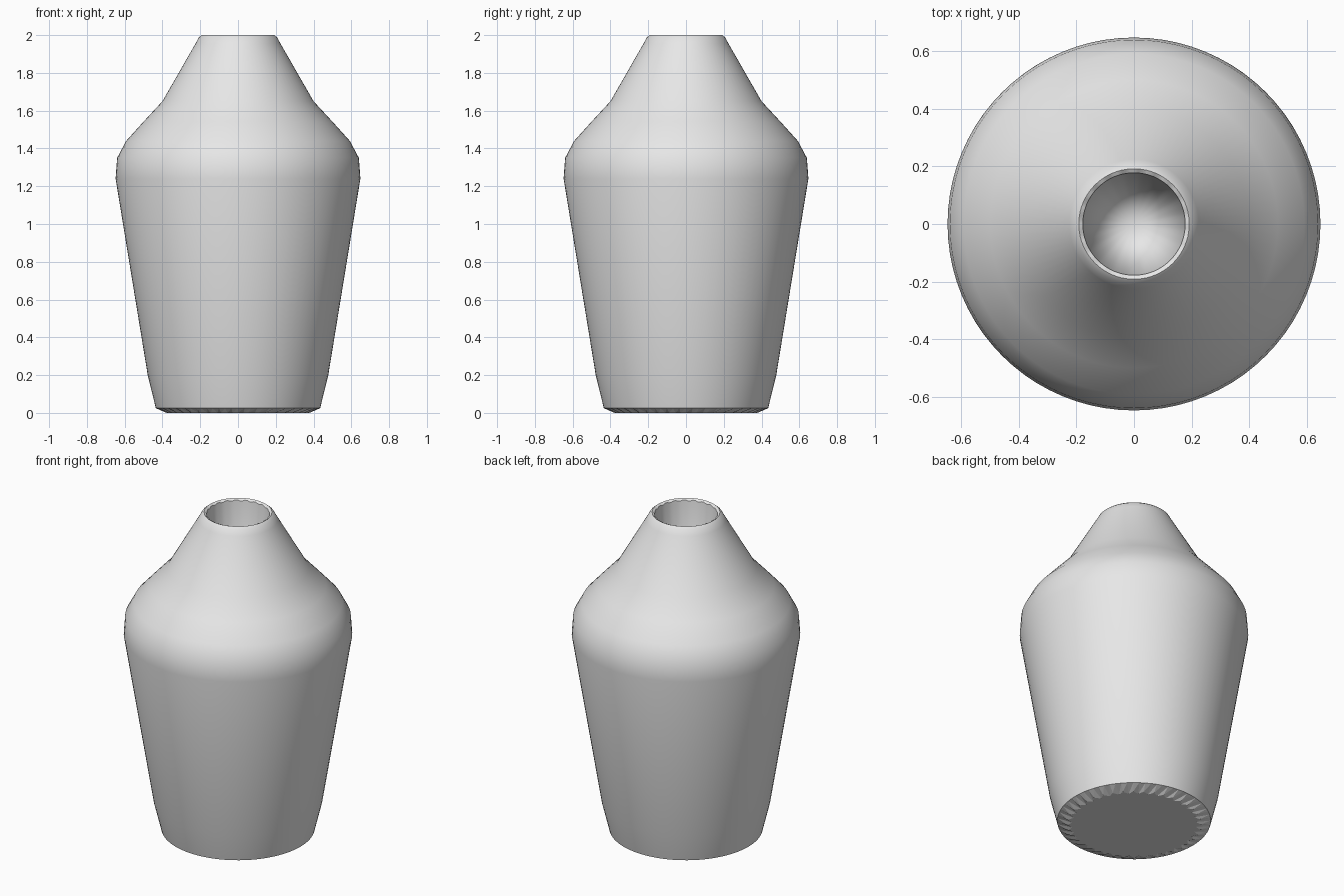
import bpy, bmesh, math

if "Cube" in bpy.data.objects:
    bpy.data.objects.remove(bpy.data.objects["Cube"])

SEGMENTS = 80

# Single clay colour
clay = bpy.data.materials.new("plain grey")
clay.diffuse_color = (0.8, 0.8, 0.8, 1)
clay.use_nodes = True
clay.node_tree.nodes["Principled BSDF"].inputs["Base Color"].default_value = clay.diffuse_color

# Outline from foot to rim: radius, height
profile = [(0.365, 0.0), (0.435, 0.025), (0.478, 0.2), (0.648, 1.24),
           (0.64, 1.35), (0.592, 1.44), (0.50, 1.542), (0.40, 1.65),
           (0.225, 1.955), (0.207, 1.988), (0.192, 2.0), (0.178, 1.988)]

bm = bmesh.new()


def ring(index, radius, height):
    """One ring of the turned body, with fine notches at foot and rim."""
    verts = []
    for i in range(SEGMENTS):
        a = 2 * math.pi * i / SEGMENTS
        r, z = radius, height
        if index == 0:
            r += 0.014 if i % 2 else -0.014
        if index == len(profile) - 1:
            z += 0.006 if i % 4 < 2 else 0
        verts.append(bm.verts.new((r * math.cos(a), r * math.sin(a), z)))
    return verts


rings = [ring(k, r, z) for k, (r, z) in enumerate(profile)]

# Outer wall, with a faceted band around the foot
foot_faces = []
for k, (low, high) in enumerate(zip(rings, rings[1:])):
    for i in range(SEGMENTS):
        j = (i + 1) % SEGMENTS
        if k == 0:
            foot_faces.append(bm.faces.new((low[i], low[j], high[j])))
            foot_faces.append(bm.faces.new((low[i], high[j], high[i])))
        else:
            bm.faces.new((low[i], low[j], high[j], high[i]))

# Flat base
foot_faces.append(bm.faces.new(list(reversed(rings[0]))))

# Deep tapering hollow
tip = bm.verts.new((0, 0, 0.03))
mouth = rings[-1]
for i in range(SEGMENTS):
    bm.faces.new((mouth[i], mouth[(i + 1) % SEGMENTS], tip))

bm.faces.index_update()
flat = [f.index for f in foot_faces]
mesh = bpy.data.meshes.new("vase_body")
bm.to_mesh(mesh)
bm.free()

vase = bpy.data.objects.new("vase_body", mesh)
bpy.context.collection.objects.link(vase)
mesh.materials.append(clay)

# Smooth body, flat foot
bpy.context.view_layer.objects.active = vase
vase.select_set(True)
bpy.ops.object.shade_smooth_by_angle(angle=math.radians(42))
for index in flat:
    mesh.polygons[index].use_smooth = False
